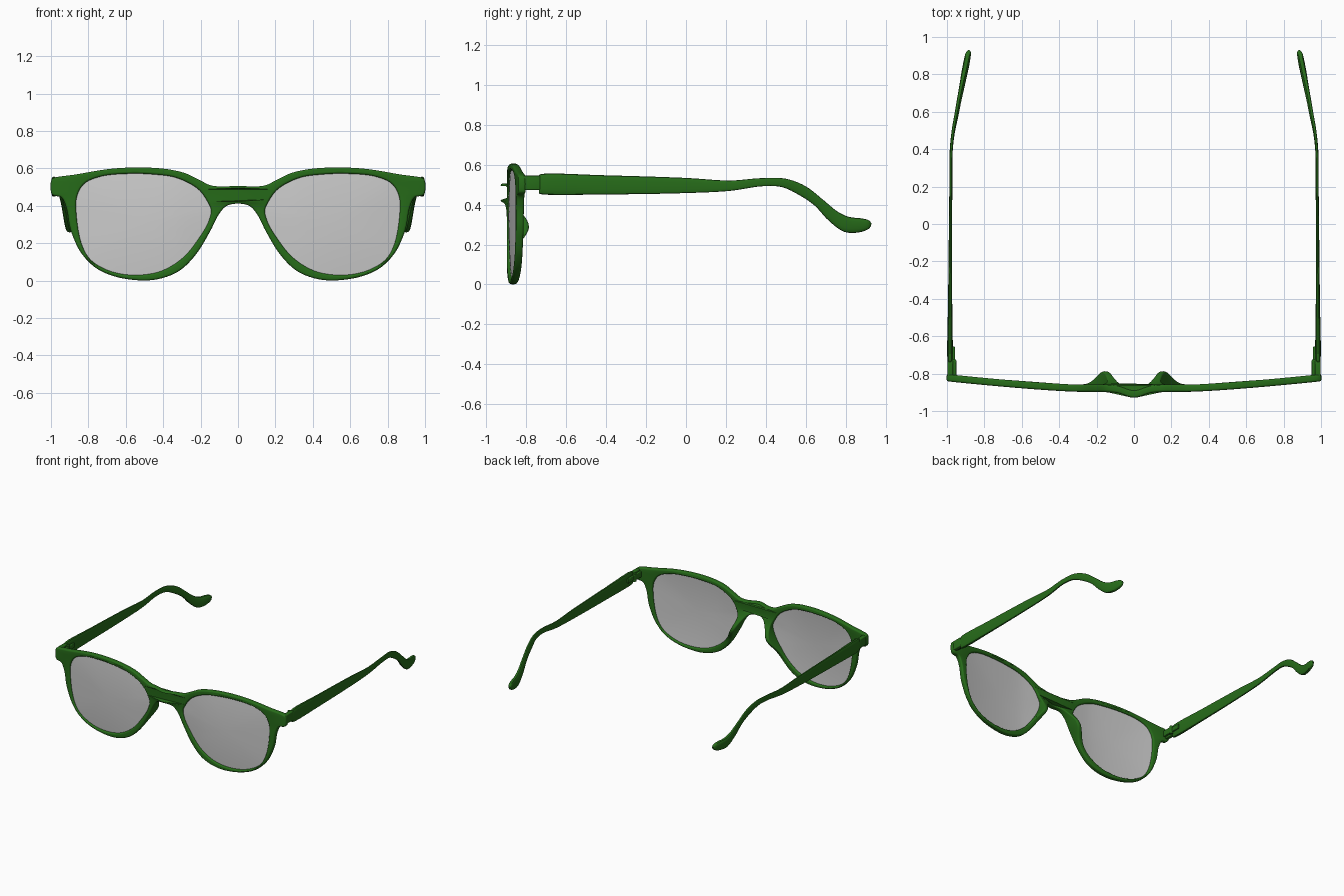
import bpy, bmesh, math
from mathutils import Vector, Matrix

if "Cube" in bpy.data.objects:
    bpy.data.objects.remove(bpy.data.objects["Cube"])

green = bpy.data.materials.new("green_acetate")
green.diffuse_color = (0.02, 0.15, 0.01, 1)
green.use_nodes = True
green.node_tree.nodes["Principled BSDF"].inputs["Base Color"].default_value = green.diffuse_color


def spline(pts, n, closed):
    """Centripetal Catmull-Rom curve through points of any dimension."""
    p = [Vector(q) for q in pts]
    if closed:
        e = [p[-1]] + p + p[:2]
    else:
        e = [p[0] * 2 - p[1]] + p + [p[-1] * 2 - p[-2]]
    out = []
    for i in range(len(e) - 3):
        q, t = e[i:i + 4], [0.0]
        for k in range(3):
            t.append(t[-1] + math.sqrt((q[k + 1] - q[k]).length))

        def mix(a, b, ta, tb, s):
            f = (s - ta) / (tb - ta)
            return a * (1 - f) + b * f
        for j in range(n):
            s = t[1] + (t[2] - t[1]) * j / n
            a = [mix(q[k], q[k + 1], t[k], t[k + 1], s) for k in range(3)]
            b = [mix(a[k], a[k + 1], t[k], t[k + 2], s) for k in range(2)]
            out.append(mix(b[0], b[1], t[1], t[2], s))
    return out if closed else out + [p[-1]]


def face_y(x):
    """Wrap of the front seen from above, with the bridge pushed forward."""
    a = abs(x)
    return (-0.878 + 0.056 * (max(a - 0.3, 0) / 0.7) ** 1.3
            - 0.032 * math.exp(-(a / 0.07) ** 2))


def finish(name, bm, mat=None, mirror=True, angle=40):
    bmesh.ops.recalc_face_normals(bm, faces=bm.faces)
    me = bpy.data.meshes.new(name)
    bm.to_mesh(me)
    bm.free()
    ob = bpy.data.objects.new(name, me)
    bpy.context.collection.objects.link(ob)
    if mat:
        me.materials.append(mat)
    bpy.ops.object.select_all(action='DESELECT')
    ob.select_set(True)
    bpy.context.view_layer.objects.active = ob
    bpy.ops.object.shade_smooth_by_angle(angle=math.radians(angle))
    if mirror:
        ob.modifiers.new("mirror", 'MIRROR').use_mirror_merge = False
    return ob


def box(name, lo, hi, bevel):
    lo, hi = Vector(lo), Vector(hi)
    bm = bmesh.new()
    bmesh.ops.create_cube(bm, size=1, matrix=Matrix.Translation((lo + hi) / 2)
                          @ Matrix.Diagonal((*(hi - lo), 1)))
    bmesh.ops.bevel(bm, geom=bm.edges[:], offset=bevel, segments=3,
                    profile=0.5, affect='EDGES')
    return finish(name, bm, green)


# Half outline of the front, from bridge top to bridge underside
half = [(0, .506), (.14, .508), (.2, .535), (.278, .573), (.37, .595), (.49, .605),
        (.6, .604), (.706, .595), (.866, .568), (.985, .549), (.998, .538),
        (.998, .468), (.985, .455), (.945, .445), (.918, .39), (.9, .29), (.88, .23),
        (.84, .15), (.76, .068), (.65, .02), (.5, .001), (.4, .015), (.31, .055),
        (.225, .14), (.15, .262), (.10, .358), (.06, .4), (0, .412)]
outline = half + [(-x, z) for x, z in half[-2:0:-1]]
# Lens opening
opening = [(.144, .374), (.16, .417), (.214, .49), (.33, .55), (.45, .568), (.58, .572),
           (.73, .558), (.82, .52), (.86, .455), (.864, .353), (.834, .19), (.786, .11),
           (.68, .05), (.545, .03), (.41, .052), (.294, .123), (.214, .22), (.16, .31)]
lens_loop = spline(opening, 6, True)

# Front frame: filled curve with rounded edges, then wrapped
cu = bpy.data.curves.new("front_profile", 'CURVE')
cu.dimensions, cu.fill_mode = '2D', 'BOTH'
cu.extrude, cu.bevel_depth, cu.offset, cu.bevel_resolution = 0.008, 0.011, -0.011, 3
for loop in (spline(outline, 8, True), lens_loop,
             [Vector((-p.x, p.y)) for p in reversed(lens_loop)]):
    sp = cu.splines.new('POLY')
    sp.points.add(len(loop) - 1)
    for pt, p in zip(sp.points, loop):
        pt.co = (p.x, p.y, 0, 1)
    sp.use_cyclic_u = True
tmp = bpy.data.objects.new("front_profile", cu)
bpy.context.collection.objects.link(tmp)
me = bpy.data.meshes.new_from_object(tmp.evaluated_get(bpy.context.evaluated_depsgraph_get()))
bpy.data.objects.remove(tmp)
bm = bmesh.new()
bm.from_mesh(me)
bpy.data.meshes.remove(me)
bmesh.ops.remove_doubles(bm, verts=bm.verts, dist=0.0004)
for v in bm.verts:
    x, z, d = v.co
    y = face_y(x) - d
    if d < -0.001 and abs(x) < 0.35:      # nose pads swell out of the back
        y += 0.072 * math.exp(-((z - 0.29) / 0.085) ** 2)
    v.co = (x, y, z)
finish("front_frame", bm, green, mirror=False)

# Lenses: thin domed shells
bm = bmesh.new()
c, rings, n = Vector((.515, .31)), 8, len(lens_loop)
shells = []
for side in (-0.005, 0.005):
    def vert(p, r):
        return bm.verts.new((p.x, face_y(p.x) - 0.012 * (1 - r * r) + side, p.y))
    mid = vert(c, 0)
    grid = [[vert(c + (p - c) * (1.008 * k / rings), k / rings) for p in lens_loop]
            for k in range(1, rings + 1)]
    for j in range(n):
        h = (j + 1) % n
        bm.faces.new((mid, grid[0][j], grid[0][h]))
        for a, b in zip(grid, grid[1:]):
            bm.faces.new((a[j], b[j], b[h], a[h]))
    shells.append(grid[-1])
for j in range(n):
    h = (j + 1) % n
    bm.faces.new((shells[0][j], shells[0][h], shells[1][h], shells[1][j]))
finish("lenses", bm)

# Temple arms: (top y, top z, bottom y, bottom z, centre x, thickness)
sections = [(-.738, .548, -.738, .457, .984, .022), (-.725, .554, -.725, .452, .984, .028),
            (-.4, .547, -.4, .451, .983, .022), (0, .534, 0, .458, .981, .017),
            (.22, .521, .22, .469, .979, .016), (.38, .533, .38, .492, .978, .016),
            (.5, .53, .48, .488, .967, .018), (.6, .492, .56, .452, .95, .02),
            (.69, .422, .645, .395, .934, .022), (.76, .365, .715, .32, .92, .026),
            (.82, .338, .79, .265, .907, .032), (.88, .331, .86, .26, .894, .034),
            (.917, .321, .912, .276, .886, .028), (.929, .307, .928, .293, .883, .012)]
bm = bmesh.new()
loops, m = [], 16
for ty, tz, by, bz, x, w in spline(sections, 5, False):
    ring = []
    for k in range(m):
        a = 2 * math.pi * k / m
        cx, sx = math.cos(a), math.sin(a)
        u = math.copysign(abs(cx) ** 0.6, cx) * w / 2
        f = (1 + math.copysign(abs(sx) ** 0.75, sx)) / 2
        ring.append(bm.verts.new((x + u, by + (ty - by) * f, bz + (tz - bz) * f)))
    loops.append(ring)
for a, b in zip(loops, loops[1:]):
    for k in range(m):
        bm.faces.new((a[k], a[(k + 1) % m], b[(k + 1) % m], b[k]))
bm.faces.new(loops[0])
bm.faces.new(loops[-1])
finish("temple_arms", bm, green)

# End pieces and hinges
box("end_pieces", (.967, -.838, .473), (.998, -.73, .545), .006)
box("hinge_front_leaves", (.95, -.82, .485), (.972, -.735, .53), .005)
box("hinge_arm_leaves", (.957, -.745, .49), (.976, -.655, .525), .005)
bm = bmesh.new()
bmesh.ops.create_cone(bm, cap_ends=True, segments=20, radius1=.014, radius2=.014,
                      depth=.06, matrix=Matrix.Translation((.963, -.735, .508)))
finish("hinge_barrels", bm, green)
